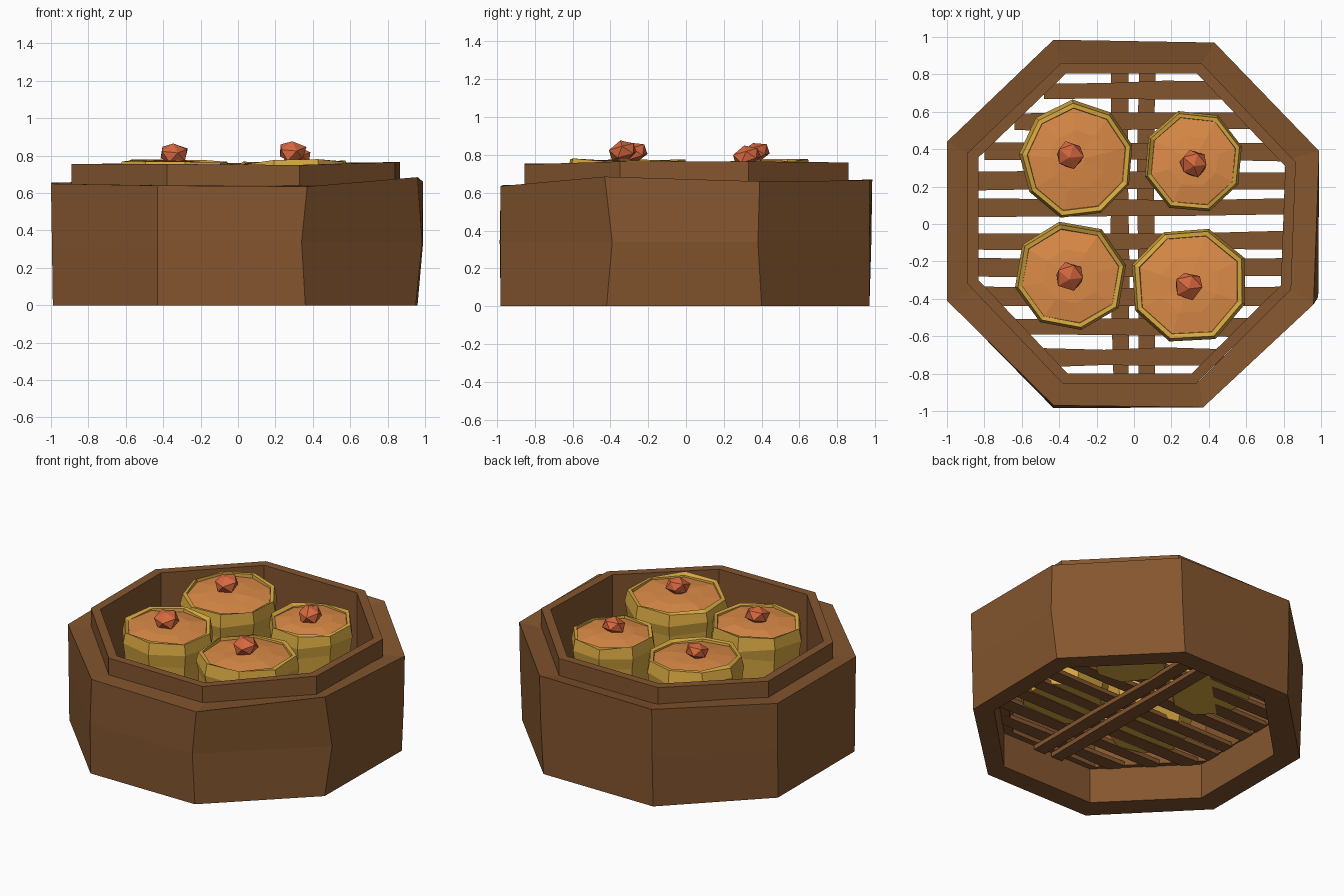
import bpy, bmesh, math, random
from mathutils import Vector, Matrix

random.seed(4)
cube = bpy.data.objects.get("Cube")
if cube:
    bpy.data.objects.remove(cube)


def material(name, rgb):
    m = bpy.data.materials.new(name)
    m.use_nodes = True
    m.diffuse_color = (*rgb, 1)
    m.node_tree.nodes["Principled BSDF"].inputs["Base Color"].default_value = (*rgb, 1)
    return m


bamboo = material("bamboo brown", (0.23, 0.092, 0.028))
dough = material("dough yellow", (0.68, 0.39, 0.052))
filling = material("filling orange", (0.72, 0.26, 0.064))
topping = material("topping red", (0.68, 0.14, 0.05))


def finish(name, bm, mat):
    bmesh.ops.recalc_face_normals(bm, faces=bm.faces)
    me = bpy.data.meshes.new(name)
    bm.to_mesh(me)
    bm.free()
    me.materials.append(mat)
    ob = bpy.data.objects.new(name, me)
    bpy.context.collection.objects.link(ob)
    return ob


def loft(rings, closed=False, caps=False):
    """Skin a list of equal rings of points with quads."""
    bm = bmesh.new()
    vs = [[bm.verts.new(p) for p in ring] for ring in rings]
    n = len(vs[0])
    pairs = list(zip(vs, vs[1:])) + ([(vs[-1], vs[0])] if closed else [])
    for a, b in pairs:
        for i in range(n):
            j = (i + 1) % n
            bm.faces.new((a[i], a[j], b[j], b[i]))
    if caps:
        bm.faces.new(vs[0])
        bm.faces.new(vs[-1])
    return bm


def at_height(corners, z):
    return [(x, y, z) for x, y in corners]


def octagon(apothem, z):
    r = apothem / math.cos(math.pi / 8)
    return [(r * math.cos(a), r * math.sin(a), z)
            for a in (math.pi * (2 * i - 5) / 8 for i in range(8))]


# Outer wall of the basket: slightly crooked hand-made octagon
foot = [(-.43, -.98), (.36, -.98), (.95, -.42), (.96, .40),
        (.40, .97), (-.43, .97), (-.99, .42), (-.99, -.41)]
waist = [(-.43, -.985), (.34, -.98), (.985, -.39), (.99, .38),
         (.42, .97), (-.43, .98), (-.995, .43), (-.995, -.41)]
brim = [(-.43, -.97), (.37, -.98), (.96, -.43), (.99, .39),
        (.43, .97), (-.43, .985), (-1, .44), (-1, -.41)]
brim_z = [.64, .635, .685, .66, .665, .67, .655, .65]
brim_ring = [(x, y, z) for (x, y), z in zip(brim, brim_z)]
finish("basket_wall", loft([at_height(foot, 0), at_height(waist, .34), brim_ring,
                            octagon(.84, .64), octagon(.84, 0)], closed=True), bamboo)

# Raised inner lip
lip = [(-.38, -.855), (.33, -.855), (.84, -.35), (.865, .33),
       (.36, .86), (-.39, .86), (-.89, .38), (-.89, -.32)]
lip_z = [.755, .75, .765, .765, .76, .76, .755, .755]
lip_top = [(x, y, z) for (x, y), z in zip(lip, lip_z)]
inner_top = [(x * .935, y * .935, z) for x, y, z in lip_top]
inner_low = [(x * .935, y * .935, .24) for x, y, z in lip_top]
outer_low = [(x, y, .24) for x, y, z in lip_top]
finish("inner_lip", loft([outer_low, lip_top, inner_top, inner_low], closed=True), bamboo)


def bar(name, length, width, thick, loc, along_y=False):
    """Flat strip with a slightly wavy outline."""
    rings = []
    for t in (-1, -.33, .33, 1):
        w, s = width / 2 + random.uniform(-.006, .006), random.uniform(-.006, .006)
        ring = [(t * length, s + w * sy, thick / 2 * sz)
                for sy, sz in ((-1, -1), (1, -1), (1, 1), (-1, 1))]
        if along_y:
            ring = [(-y, x, z) for x, y, z in ring]
        rings.append([Vector(p) + Vector(loc) for p in ring])
    finish(name, loft(rings, caps=True), bamboo)


# Steaming rack: slats across, two bearers beneath
for i, y in enumerate((.09, .235, .39, .55, .71)):
    for side, sy in (("front", -1), ("back", 1)):
        bar(f"slat_{side}_{i + 1}", min(.84, 1.19 - y), .092, .03, (0, sy * y, .25))
for side, x in (("right", -.072), ("left", .065)):
    bar(f"bearer_{side}", .83, .092, .03, (x, 0, .22), along_y=True)


def bun(name, x, y, radius, sides, turn, lift, tilt, ball):
    place = Matrix.Translation((x, y, lift)) @ Matrix.Rotation(tilt, 4, (1, 1, 0))
    wobble = [random.uniform(.97, 1.03) for _ in range(sides)]

    def ring(scale, z, rough=.012):
        pts = []
        for i in range(sides):
            a = turn + math.tau * i / sides
            r = radius * scale * wobble[i]
            pts.append(place @ Vector((r * math.cos(a), r * math.sin(a),
                                       z + random.uniform(-rough, rough))))
        return pts

    # Wrapper: cup with a folded upper edge
    finish(name + "_wrapper", loft([ring(.82, .24, 0), ring(.93, .42), ring(.96, .62),
                                    ring(1, .69), ring(.95, .765), ring(.87, .765),
                                    ring(.84, .70)], caps=True), dough)
    # Filling: low faceted dome
    finish(name + "_filling", loft([ring(.87, .71, 0), ring(.89, .75, .004),
                                    ring(.5, .768, .005), ring(.12, .775, 0)],
                                   caps=True), filling)
    # Topping: rough little nugget
    bm = bmesh.new()
    bmesh.ops.create_icosphere(bm, subdivisions=1, radius=.08)
    for v in bm.verts:
        v.co *= random.uniform(.9, 1.08)
        v.co.z *= .72
    bmesh.ops.rotate(bm, verts=bm.verts, matrix=Matrix.Rotation(.3, 3, 'X'))
    bmesh.ops.translate(bm, verts=bm.verts, vec=ball)
    finish(name + "_topping", bm, topping)


bun("back_right_bun", -.335, .375, .315, 9, .25, -.005, .06, (-.345, .37, .812))
bun("back_left_bun", .32, .335, .275, 8, .3, -.015, .0, (.32, .325, .795))
bun("front_right_bun", -.345, -.275, .30, 8, .2, 0, .01, (-.345, -.28, .81))
bun("front_left_bun", .305, -.335, .32, 8, .45, 0, -.02, (.29, -.33, .82))
